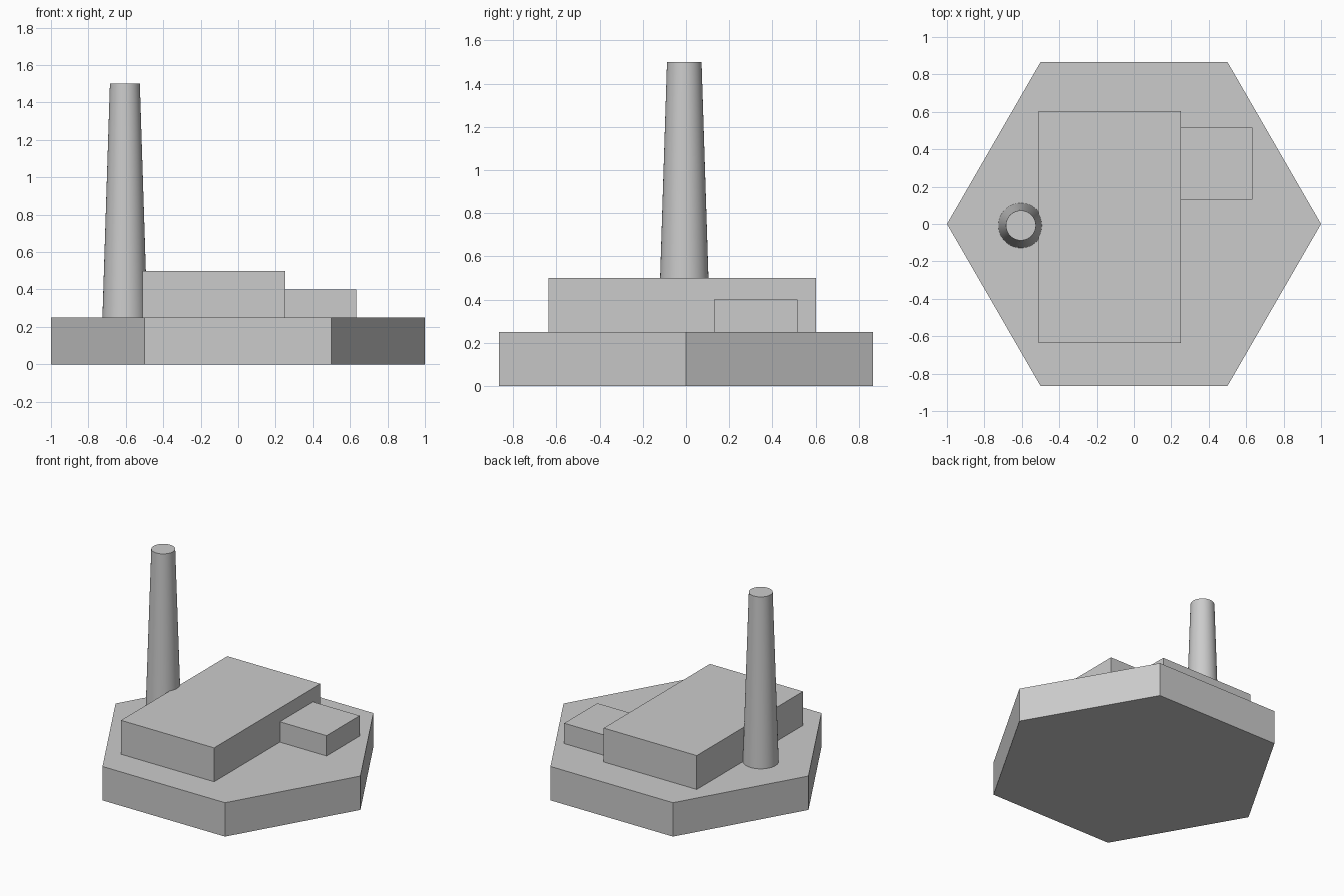
import bpy
from math import radians

cube = bpy.data.objects.get("Cube")
if cube:
    bpy.data.objects.remove(cube, do_unlink=True)

# Single plain grey
grey = bpy.data.materials.new("plain_grey")
grey.use_nodes = True
colour = (0.6, 0.6, 0.6, 1)
grey.diffuse_color = colour
grey.node_tree.nodes["Principled BSDF"].inputs["Base Color"].default_value = colour

GROUND = 0.25  # top of the base slab


def finish(name):
    obj = bpy.context.object
    obj.name = obj.data.name = name
    obj.data.materials.append(grey)
    return obj


def block(name, x0, x1, y0, y1, z0, z1):
    bpy.ops.mesh.primitive_cube_add(
        size=1, location=((x0 + x1) / 2, (y0 + y1) / 2, (z0 + z1) / 2))
    bpy.context.object.scale = (x1 - x0, y1 - y0, z1 - z0)
    bpy.ops.object.transform_apply(location=False, rotation=False, scale=True)
    return finish(name)


# Hexagonal base slab with corners on the x axis
bpy.ops.mesh.primitive_cylinder_add(
    vertices=6, radius=1, depth=GROUND, location=(0, 0, GROUND / 2),
    rotation=(0, 0, radians(30)))
bpy.ops.object.transform_apply(location=False, rotation=True, scale=False)
finish("hexagon_base")

# Factory hall and its side annex
block("main_hall", -0.51, 0.25, -0.636, 0.603, GROUND, 0.5)
block("side_annex", 0.25, 0.633, 0.13, 0.516, GROUND, 0.4)

# Tapered chimney
bpy.ops.mesh.primitive_cone_add(
    vertices=64, radius1=0.12, radius2=0.08, depth=1.5 - GROUND,
    location=(-0.605, -0.008, (1.5 + GROUND) / 2))
finish("chimney")
bpy.ops.object.shade_smooth_by_angle(angle=radians(30))
